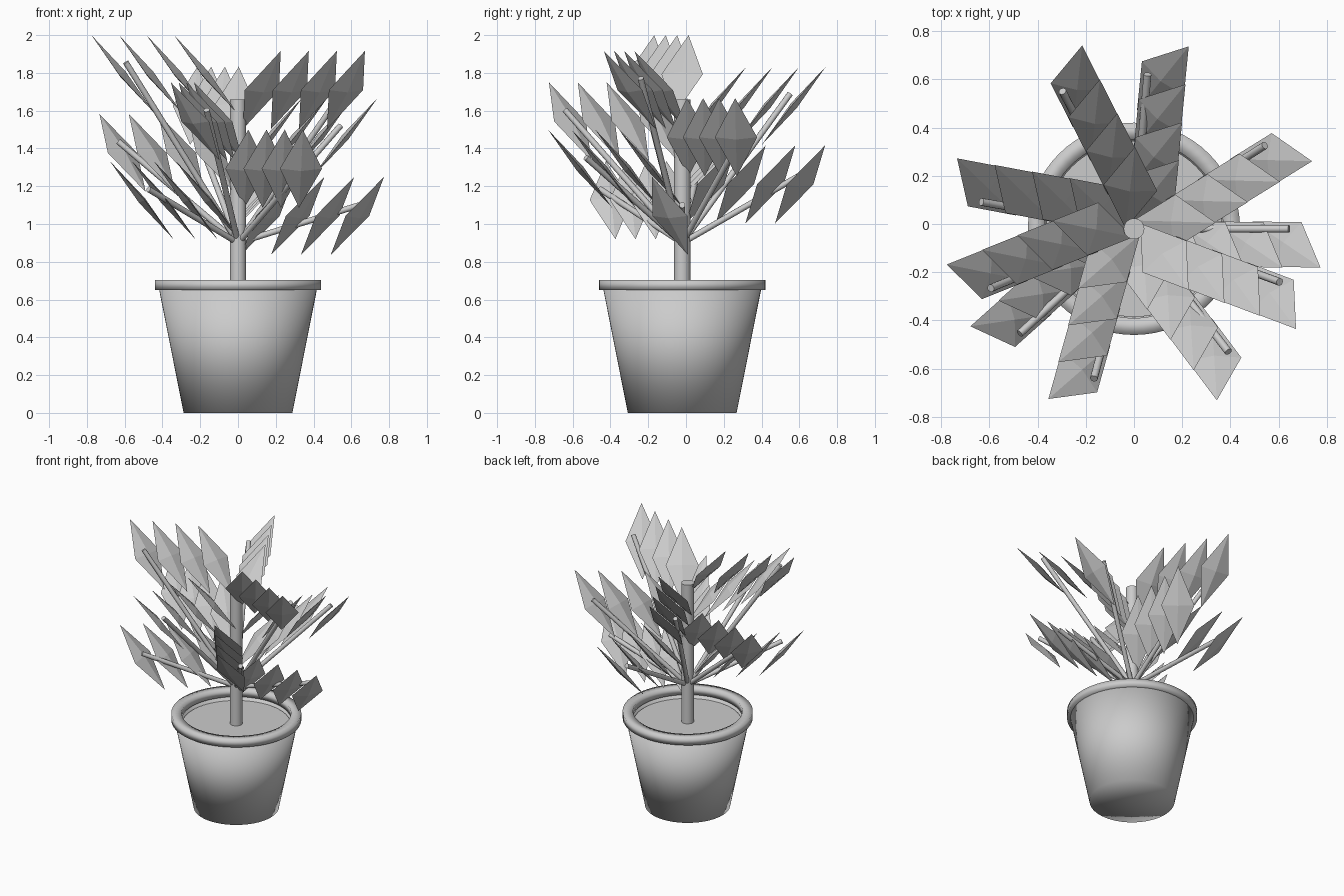
import bpy, bmesh, math
from mathutils import Vector

if "Cube" in bpy.data.objects:
    bpy.data.objects.remove(bpy.data.objects["Cube"])

CENTRE = Vector((0, -0.02, 0))

grey = bpy.data.materials.new("plain_grey")
grey.diffuse_color = (0.6, 0.6, 0.6, 1)
grey.use_nodes = True
grey.node_tree.nodes["Principled BSDF"].inputs["Base Color"].default_value = grey.diffuse_color


def make_object(name, bm, smooth=False, angle=None):
    bmesh.ops.recalc_face_normals(bm, faces=bm.faces)
    mesh = bpy.data.meshes.new(name)
    bm.to_mesh(mesh)
    bm.free()
    mesh.materials.append(grey)
    for p in mesh.polygons:
        p.use_smooth = smooth
    ob = bpy.data.objects.new(name, mesh)
    bpy.context.collection.objects.link(ob)
    if angle:
        bpy.context.view_layer.objects.active = ob
        ob.select_set(True)
        bpy.ops.object.shade_smooth_by_angle(angle=angle)
        ob.select_set(False)
    return ob


def lathe(name, profile, closed=False, seg=64, **kw):
    """Spin an (r, z) profile about the plant axis."""
    bm = bmesh.new()
    vs = [bm.verts.new(CENTRE + Vector((r, 0, z))) for r, z in profile]
    pairs = list(zip(vs, vs[1:])) + ([(vs[-1], vs[0])] if closed else [])
    edges = [bm.edges.new(p) for p in pairs]
    bmesh.ops.spin(bm, geom=vs + edges, cent=CENTRE, axis=(0, 0, 1),
                   angle=2 * math.pi, steps=seg, use_merge=True)
    bmesh.ops.remove_doubles(bm, verts=bm.verts, dist=1e-5)
    return make_object(name, bm, **kw)


def rod(name, a, b, radius, seg):
    """Straight round bar between two points."""
    axis = b - a
    bm = bmesh.new()
    bmesh.ops.create_cone(bm, cap_ends=True, segments=seg, radius1=radius,
                          radius2=radius, depth=axis.length)
    rot = axis.to_track_quat('Z', 'Y')
    for v in bm.verts:
        v.co = rot @ v.co + (a + b) / 2
    return make_object(name, bm, smooth=True, angle=math.radians(40))


def add_leaf(bm, centre, heading):
    """Thin eight-faced diamond, tilted up along its heading."""
    tilt = math.radians(50.5)
    c, s = math.cos(heading), math.sin(heading)
    long = Vector((math.cos(tilt) * c, math.cos(tilt) * s, math.sin(tilt)))
    wide = Vector((-s, c, 0))
    thick = long.cross(wide)
    ring = [bm.verts.new(centre + d) for d in
            (long * 0.268, wide * 0.112, long * -0.268, wide * -0.112)]
    for side in (1, -1):
        tip = bm.verts.new(centre + thick * 0.02 * side)
        for i in range(4):
            bm.faces.new((ring[i], ring[(i + 1) % 4], tip))


# Pot, rim and soil
lathe("pot", [(0, 0), (0.288, 0), (0.42, 0.665), (0.385, 0.665), (0.355, 0.56)],
      smooth=True)
lathe("pot_rim", [(0.37, 0.65), (0.44, 0.65), (0.44, 0.703), (0.37, 0.703)],
      closed=True, smooth=True)
lathe("soil", [(0, 0.625), (0.365, 0.625), (0.355, 0.57)], smooth=False)

# Trunk
rod("trunk", CENTRE + Vector((0, 0, 0.6)), CENTRE + Vector((0, 0, 1.66)), 0.043, 24)

# Ten branches in a golden-angle spiral, each with a level row of four leaves
for i in range(10):
    a = math.radians(222.5 * i)
    out = Vector((math.cos(a), math.sin(a), 0))
    side = Vector((math.sin(a), -math.cos(a), 0))
    rod(f"branch_{i + 1}", CENTRE + Vector((0, 0, 0.9)),
        CENTRE + out * 0.643 + Vector((0, 0, 1.10 + 0.084 * i)), 0.016, 12)
    bm = bmesh.new()
    for k in range(1, 5):
        pos = CENTRE + out * (0.158 * k) + side * 0.065
        pos.z = 1.043 + 0.0833 * i
        add_leaf(bm, pos, a - math.radians(34))
    make_object(f"leaf_row_{i + 1}", bm)
